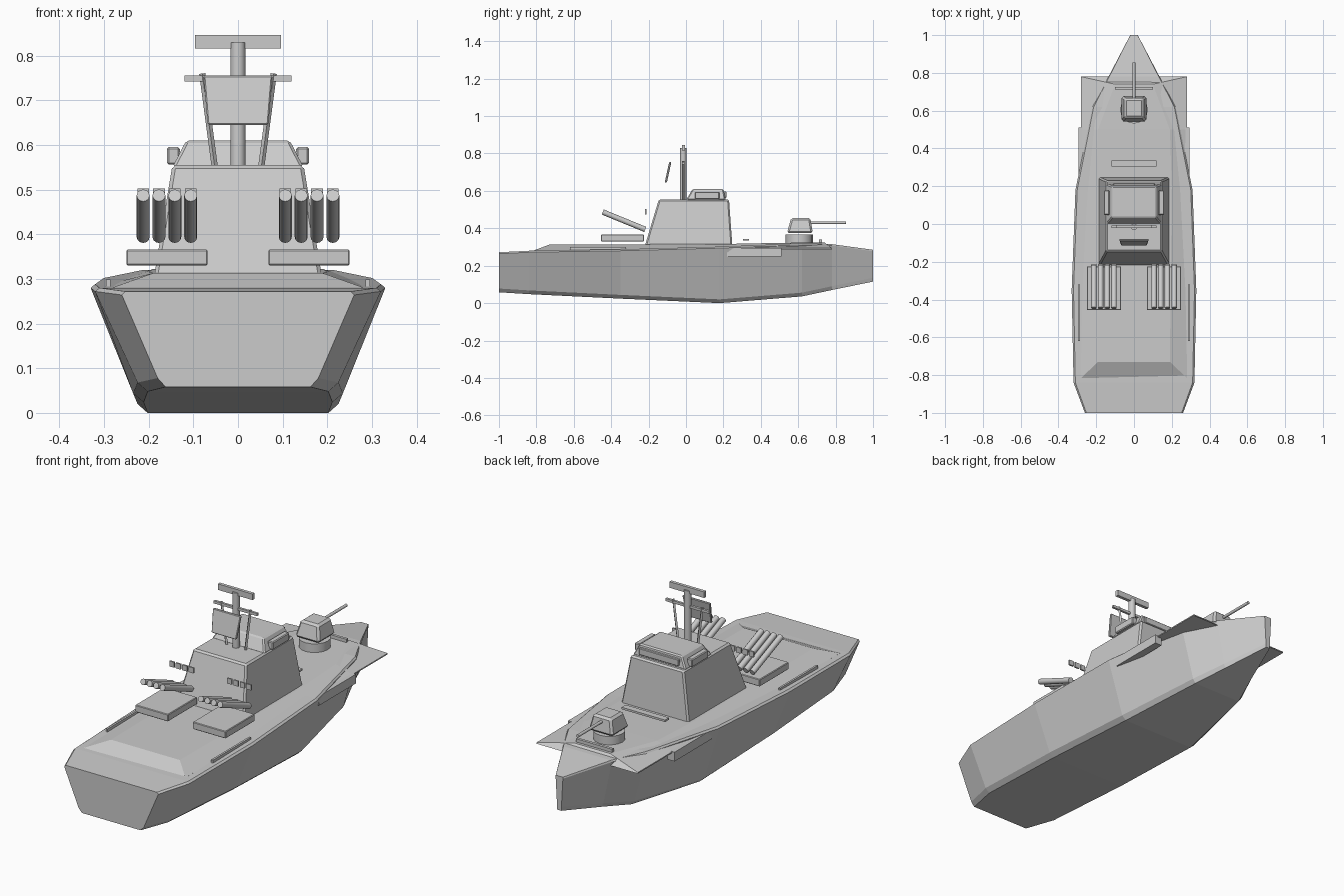
import bpy, bmesh, math
from mathutils import Vector

if "Cube" in bpy.data.objects:
    bpy.data.objects.remove(bpy.data.objects["Cube"], do_unlink=True)

GREY = (0.6, 0.6, 0.6, 1)
mat = bpy.data.materials.new("naval_grey")
mat.use_nodes = True
mat.diffuse_color = GREY
bsdf = mat.node_tree.nodes["Principled BSDF"]
bsdf.inputs["Base Color"].default_value = GREY
bsdf.inputs["Roughness"].default_value = 0.7


def finish(name, bm, bevel=0.0):
    bmesh.ops.recalc_face_normals(bm, faces=bm.faces)
    me = bpy.data.meshes.new(name)
    bm.to_mesh(me)
    bm.free()
    me.materials.append(mat)
    ob = bpy.data.objects.new(name, me)
    bpy.context.collection.objects.link(ob)
    if bevel:
        mod = ob.modifiers.new("edge_bevel", "BEVEL")
        mod.width, mod.segments = bevel, 1
    return ob


def loft(name, rings, bevel=0.0):
    """Skin matching closed rings of points and cap both ends."""
    bm = bmesh.new()
    vs = [[bm.verts.new(p) for p in r] for r in rings]
    n = len(vs[0])
    for a, b in zip(vs, vs[1:]):
        for i in range(n):
            j = (i + 1) % n
            bm.faces.new((a[i], a[j], b[j], b[i]))
    bm.faces.new(vs[0])
    bm.faces.new(vs[-1])
    return finish(name, bm, bevel)


def rect(x0, x1, y0, y1, z):
    return [(x0, y0, z), (x1, y0, z), (x1, y1, z), (x0, y1, z)]


def box(name, x, y, z, bevel=0.0):
    return loft(name, [rect(*x, *y, z[0]), rect(*x, *y, z[1])], bevel)


def frustum(name, low, high, bevel=0.0):
    """Tapered block; each end is (half width, y0, y1, z)."""
    return loft(name, [rect(-w, w, y0, y1, z) for w, y0, y1, z in (low, high)], bevel)


def rod(name, a, b, r, sides=12):
    a, b = Vector(a), Vector(b)
    rot = (b - a).to_track_quat("Z", "Y")
    circle = [rot @ Vector((r * math.cos(t), r * math.sin(t), 0))
              for t in (2 * math.pi * i / sides for i in range(sides))]
    ob = loft(name, [[a + c for c in circle], [b + c for c in circle]])
    if sides > 8:
        for p in ob.data.polygons:
            p.use_smooth = len(p.vertices) == 4
    return ob


def pair(s, a, b):
    return tuple(sorted((s * a, s * b)))


# Hull stations: y, sheer half width, sheer z, chine half width, keel z
stations = [
    (-1.0, 0.26, 0.272, 0.18, 0.058),
    (-0.84, 0.32, 0.28, 0.225, 0.048),
    (-0.35, 0.33, 0.288, 0.235, 0.024),
    (0.18, 0.31, 0.302, 0.225, 0.0),
    (0.62, 0.22, 0.32, 0.15, 0.036),
    (0.78, 0.135, 0.315, 0.09, 0.07),
    (1.0, 0.02, 0.285, 0.012, 0.115),
]
rings = []
for y, w, s, c, k in stations:
    half = [(c * 0.9, k), (c, k + 0.02), (w, s - 0.008), (w * 0.97, s)]
    rings.append([(x, y, z) for x, z in half] + [(-x, y, z) for x, z in reversed(half)])
loft("hull", rings)

# Raised deck with sloped sides, running into flared bow wings
loft("raised_deck", [
    [(-0.28, y, zb), (0.28, y, zb), (0.28, y, zb + 0.006), (wt, yt, zt), (-wt, yt, zt), (-0.28, y, zb + 0.006)]
    for y, yt, wt, zb, zt in ((-0.815, -0.73, 0.19, 0.275, 0.313),
                              (0.2, 0.2, 0.2, 0.285, 0.316),
                              (0.5, 0.5, 0.19, 0.288, 0.322),
                              (0.78, 0.74, 0.1, 0.288, 0.325))])

# Superstructure and bridge
frustum("deckhouse", (0.188, -0.22, 0.248, 0.305), (0.147, -0.145, 0.23, 0.555), 0.008)
frustum("bridge", (0.147, 0.0, 0.212, 0.55), (0.116, 0.035, 0.2, 0.61), 0.006)
box("bridge_front_window", (-0.11, 0.11), (0.2, 0.216), (0.562, 0.596), 0.003)

# Mast with yards, braces and radar
rod("mast", (0, -0.015, 0.55), (0, -0.015, 0.83), 0.017)
box("mast_top_bar", (-0.096, 0.096), (-0.022, -0.006), (0.816, 0.846))
box("mast_yard", (-0.12, 0.12), (-0.021, -0.009), (0.742, 0.755))
loft("radar_panel", [rect(-0.068, 0.068, -0.114, -0.102, 0.645),
                     rect(-0.077, 0.077, -0.09, -0.078, 0.755)], 0.003)

# Parts mirrored on both sides
for s, side in ((1, "left"), (-1, "right")):
    box(side + "_bridge_window", pair(s, 0.13, 0.159), (0.048, 0.178), (0.556, 0.595), 0.004)
    rod(side + "_mast_brace", (s * 0.052, -0.015, 0.55), (s * 0.08, -0.015, 0.76), 0.007, 4)
    box(side + "_launcher_base", pair(s, 0.068, 0.25), (-0.455, -0.225), (0.33, 0.366), 0.003)
    for i in range(4):
        x = s * (0.106 + 0.0355 * i)
        rod(f"{side}_launch_tube_{i + 1}", (x, -0.445, 0.487), (x, -0.218, 0.394), 0.0145)
        box(f"{side}_tube_cover_{i + 1}", (x - 0.013, x + 0.013), (-0.22, -0.212), (0.475, 0.502))
    box(side + "_deck_rail", pair(s, 0.286, 0.296), (-0.62, -0.32), (0.28, 0.299))
    box(side + "_side_plate", pair(s, 0.255, 0.294), (0.22, 0.51), (0.25, 0.296))

# Foredeck fittings
box("deck_step", (-0.12, 0.12), (0.305, 0.337), (0.334, 0.344))
box("breakwater", (-0.1, 0.1), (0.712, 0.726), (0.32, 0.341))

# Gun turret
rod("turret_ring", (0, 0.605, 0.31), (0, 0.605, 0.366), 0.073, 16)
frustum("turret", (0.068, 0.54, 0.678, 0.374), (0.05, 0.562, 0.665, 0.455), 0.01)
rod("gun_barrel", (0, 0.65, 0.43), (0, 0.855, 0.43), 0.0075, 10)
